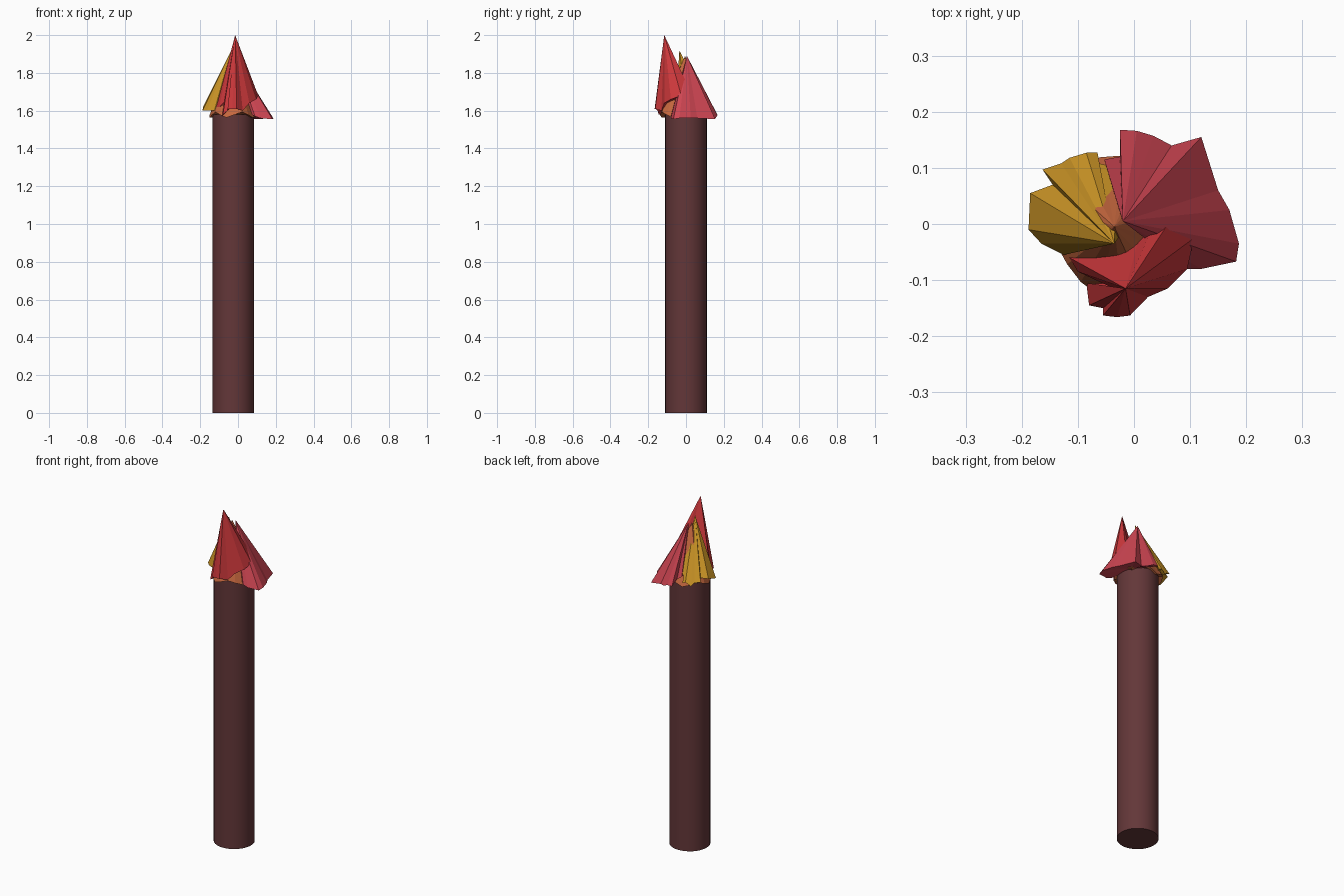
import bpy, bmesh, math

def material(name, rgb):
    m = bpy.data.materials.new(name)
    m.diffuse_color = (*rgb, 1)
    return m

def flame(name, apex, rim, mat):
    """Faceted flame: fan of triangles from the tip to an uneven rim, closed below."""
    bm = bmesh.new()
    tip = bm.verts.new(apex)
    ring = [bm.verts.new(p) for p in rim]
    n = len(ring)
    mid = bm.verts.new([sum(p[i] for p in rim) / n for i in range(3)])
    for i in range(n):
        a, b = ring[i], ring[(i + 1) % n]
        bm.faces.new((tip, a, b))
        bm.faces.new((mid, b, a))
    bmesh.ops.recalc_face_normals(bm, faces=bm.faces)
    me = bpy.data.meshes.new(name)
    bm.to_mesh(me)
    bm.free()
    ob = bpy.data.objects.new(name, me)
    bpy.context.collection.objects.link(ob)
    me.materials.append(mat)
    return ob

brown = material("wood", (0.125, 0.038, 0.04))
red = material("red", (0.62, 0.04, 0.045))
pink = material("pink", (0.62, 0.06, 0.085))
yellow = material("yellow", (0.62, 0.31, 0.02))
orange = material("orange", (0.58, 0.14, 0.05))

# Torch handle
bpy.ops.mesh.primitive_cylinder_add(vertices=32, radius=0.11, depth=1.58, location=(-0.025, 0, 0.79))
handle = bpy.context.object
handle.name = "handle"
handle.data.materials.append(brown)
bpy.ops.object.shade_smooth_by_angle()

# Inner flame with a ragged hem
core = []
for i in range(20):
    a = 2 * math.pi * i / 20
    r = 0.13 + 0.008 * math.sin(3 * a)
    core.append((-0.02 + r * math.cos(a), r * math.sin(a), 1.578 + 0.015 * math.cos(5 * a)))
flame("inner_flame", (-0.035, -0.005, 1.89), core, orange)

# Tall front flame
flame("front_flame", (-0.015, -0.115, 2.0), [
    (-0.08, -0.145, 1.58), (-0.055, -0.15, 1.60), (-0.055, -0.163, 1.61), (-0.03, -0.166, 1.61),
    (-0.007, -0.163, 1.61), (0.025, -0.13, 1.6), (0.06, -0.115, 1.64), (0.095, -0.08, 1.66),
    (0.107, -0.025, 1.68), (0.08, 0.03, 1.69), (0.04, 0.01, 1.72), (0.01, -0.02, 1.72),
    (-0.06, -0.045, 1.68), (-0.115, -0.06, 1.62), (-0.10, -0.085, 1.62), (-0.04, -0.113, 1.68),
    (-0.085, -0.105, 1.57)], red)

# Right and back flame
flame("right_flame", (-0.02, 0.005, 1.89), [
    (0.09, -0.08, 1.57), (0.12, -0.08, 1.56), (0.182, -0.067, 1.555), (0.187, -0.035, 1.56),
    (0.17, 0.025, 1.56), (0.15, 0.06, 1.56), (0.12, 0.155, 1.555), (0.067, 0.14, 1.555),
    (0.035, 0.157, 1.56), (0.005, 0.166, 1.575), (-0.025, 0.168, 1.575), (-0.025, 0.12, 1.60),
    (-0.053, 0.115, 1.62), (-0.03, 0.03, 1.62), (0.04, -0.04, 1.60)], pink)

# Left flame
flame("left_flame", (-0.035, -0.035, 1.92), [
    (-0.125, -0.055, 1.60), (-0.165, -0.035, 1.60), (-0.188, -0.01, 1.60), (-0.185, 0.055, 1.62),
    (-0.145, 0.07, 1.62), (-0.163, 0.097, 1.61), (-0.13, 0.108, 1.60), (-0.115, 0.118, 1.58),
    (-0.085, 0.127, 1.60), (-0.065, 0.127, 1.59), (-0.07, 0.11, 1.62), (-0.03, 0.10, 1.64),
    (-0.01, 0.0, 1.66), (-0.06, -0.04, 1.64)], yellow)
